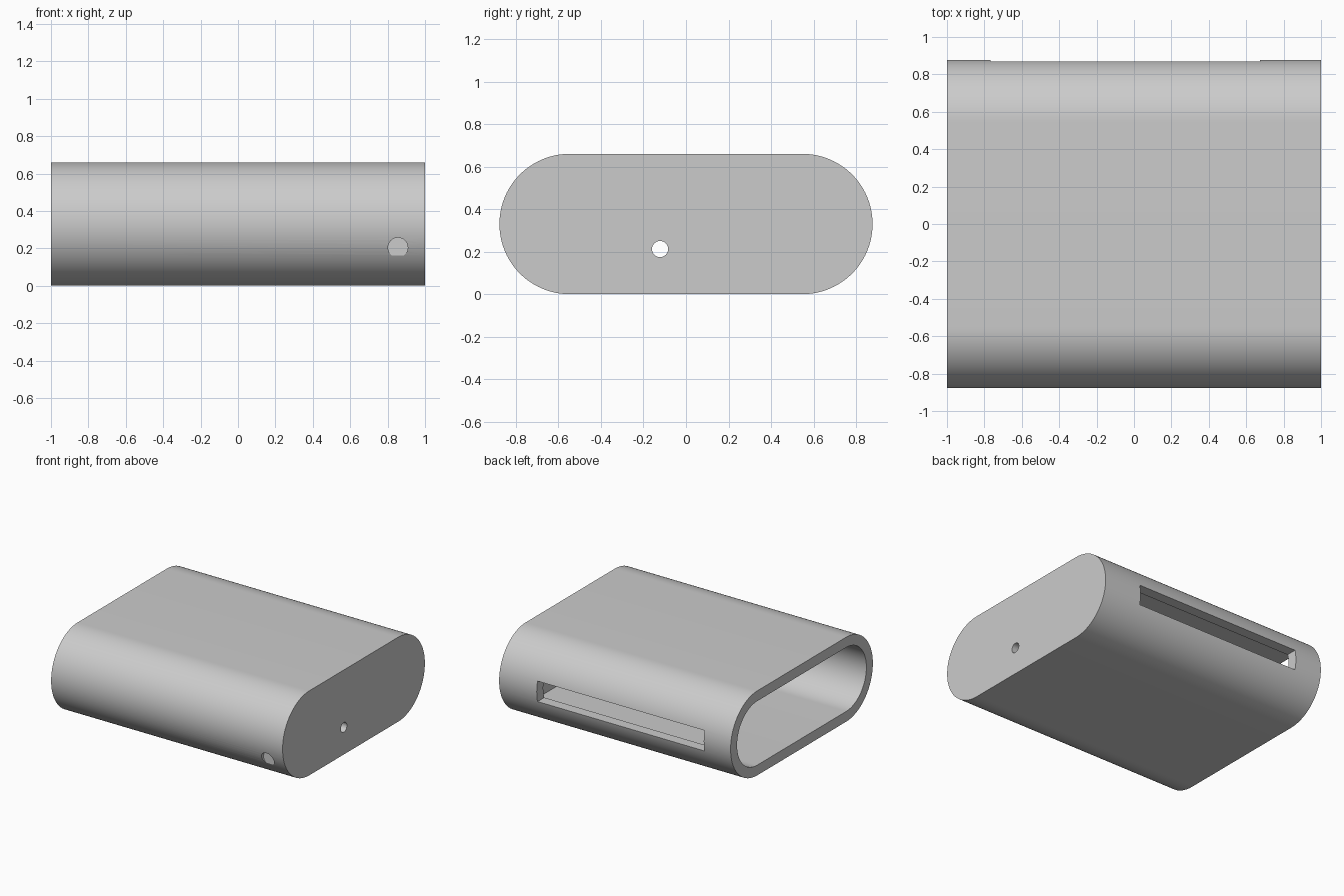
import bpy
import bmesh
from math import pi, sin, cos, radians
from mathutils import Matrix, Vector

if "Cube" in bpy.data.objects:
    bpy.data.objects.remove(bpy.data.objects["Cube"], do_unlink=True)

HEIGHT = 0.66
RADIUS = HEIGHT / 2
ARC_Y = 0.878 - RADIUS      # centre of each rounded side
WALL = 0.08
ARC_STEPS = 48

grey = bpy.data.materials.new("plain grey")
grey.use_nodes = True
grey.diffuse_color = (0.6, 0.6, 0.6, 1)
grey.node_tree.nodes["Principled BSDF"].inputs["Base Color"].default_value = (0.6, 0.6, 0.6, 1)


def finish(name, bm):
    bmesh.ops.recalc_face_normals(bm, faces=bm.faces[:])
    mesh = bpy.data.meshes.new(name)
    bm.to_mesh(mesh)
    bm.free()
    mesh.materials.append(grey)
    obj = bpy.data.objects.new(name, mesh)
    bpy.context.collection.objects.link(obj)
    return obj


def rounded_block(name, radius, x0, x1):
    """Stadium cross-section in the yz plane, extruded along x."""
    bm = bmesh.new()
    ring = []
    for side in (1, -1):
        for i in range(ARC_STEPS + 1):
            a = -pi / 2 + pi * i / ARC_STEPS
            ring.append(bm.verts.new((x0, side * (ARC_Y + radius * cos(a)),
                                      RADIUS + side * radius * sin(a))))
    face = bm.faces.new(ring)
    grown = bmesh.ops.extrude_face_region(bm, geom=[face])["geom"]
    bmesh.ops.translate(bm, vec=(x1 - x0, 0, 0),
                        verts=[v for v in grown if isinstance(v, bmesh.types.BMVert)])
    return finish(name, bm)


def box(name, low, high):
    low, high = Vector(low), Vector(high)
    bm = bmesh.new()
    bmesh.ops.create_cube(bm, size=1, matrix=Matrix.Translation((low + high) / 2)
                          @ Matrix.Diagonal((*(high - low), 1)))
    return finish(name, bm)


def rod(name, centre, radius, length, axis):
    turn = Matrix.Rotation(pi / 2, 4, axis)
    bm = bmesh.new()
    bmesh.ops.create_cone(bm, cap_ends=True, segments=32, radius1=radius, radius2=radius,
                          depth=length, matrix=Matrix.Translation(centre) @ turn)
    return finish(name, bm)


# Sleeve body: closed at +x, open at -x
body = rounded_block("sleeve_body", RADIUS, -1, 1)

cutters = [
    rounded_block("cavity_cutter", RADIUS - WALL, -1.2, 1 - WALL),
    # long slot through the back wall
    box("slot_cutter", (-0.768, 0.6, 0.25), (0.675, 1.0, 0.41)),
    # round hole through the closed end
    rod("end_hole_cutter", (1, -0.122, 0.212), 0.038, 0.3, 'Y'),
    # shallow round recess near the closed end of the front
    rod("front_recess_cutter", (0.855, -0.931, 0.204), 0.053, 0.2, 'X'),
]

for cutter in cutters:
    cutter.hide_render = True
    mod = body.modifiers.new(cutter.name, 'BOOLEAN')
    mod.operation = 'DIFFERENCE'
    mod.solver = 'EXACT'
    mod.object = cutter

# Bake the cuts, then drop the cutters
graph = bpy.context.evaluated_depsgraph_get()
baked = bpy.data.meshes.new_from_object(body.evaluated_get(graph))
body.modifiers.clear()
body.data = baked
for cutter in cutters:
    bpy.data.objects.remove(cutter, do_unlink=True)

# Smooth rounded sides with crisp rims
bpy.ops.object.select_all(action='DESELECT')
body.select_set(True)
bpy.context.view_layer.objects.active = body
bpy.ops.object.shade_smooth_by_angle(angle=radians(30))
